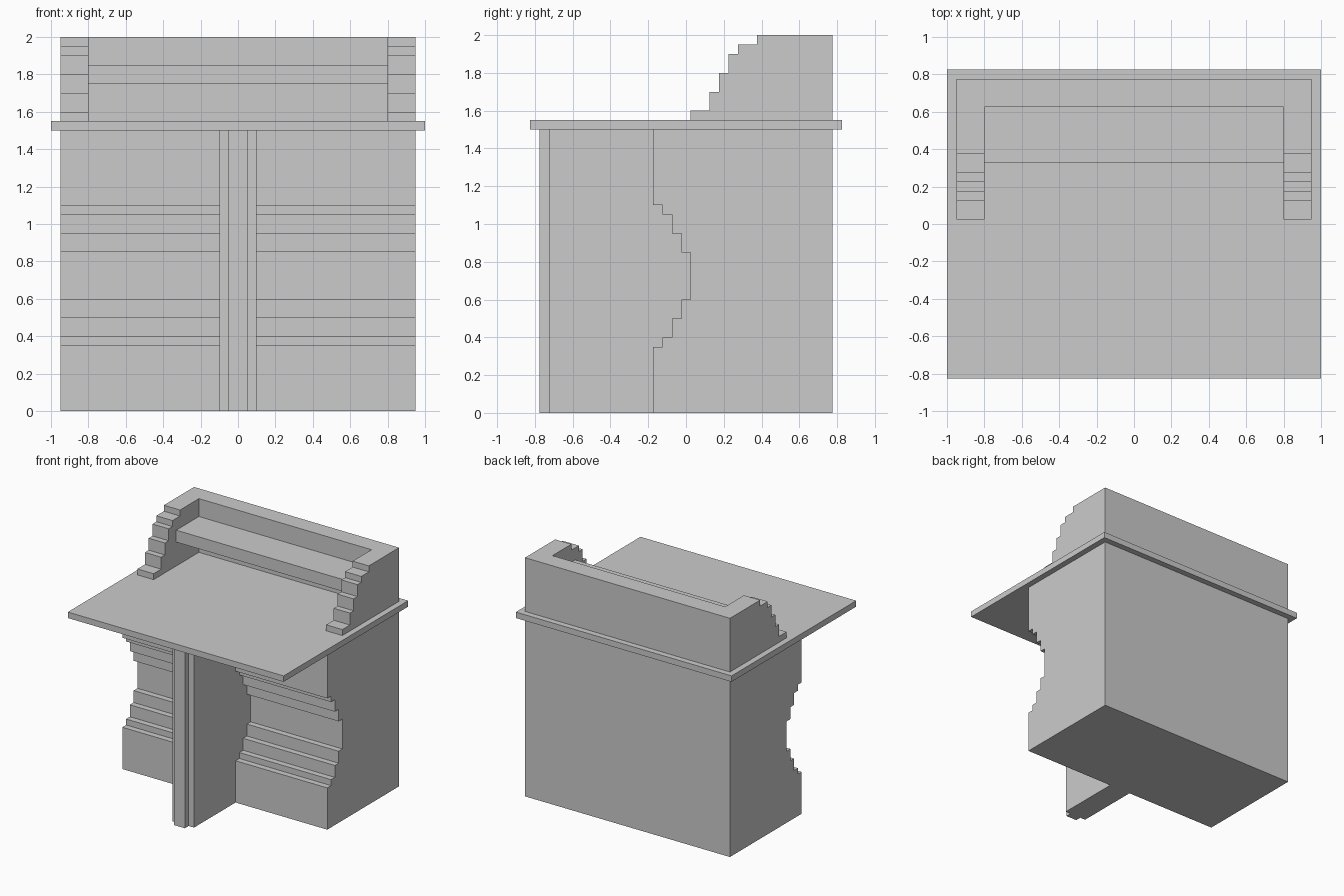
import bpy, bmesh

if "Cube" in bpy.data.objects:
    bpy.data.objects.remove(bpy.data.objects["Cube"])


def extrude_x(name, profile, x0, x1):
    """Solid made by sweeping a closed (y, z) profile from x0 to x1."""
    bm = bmesh.new()
    face = bm.faces.new([bm.verts.new((x0, y, z)) for y, z in profile])
    res = bmesh.ops.extrude_face_region(bm, geom=[face])
    verts = [v for v in res["geom"] if isinstance(v, bmesh.types.BMVert)]
    bmesh.ops.translate(bm, verts=verts, vec=(x1 - x0, 0, 0))
    bmesh.ops.recalc_face_normals(bm, faces=bm.faces)
    mesh = bpy.data.meshes.new(name)
    bm.to_mesh(mesh)
    bm.free()
    obj = bpy.data.objects.new(name, mesh)
    bpy.context.collection.objects.link(obj)
    return obj


def box(name, x, y, z):
    return extrude_x(name, [(y[0], z[0]), (y[1], z[0]), (y[1], z[1]), (y[0], z[1])], *x)


def stepped(steps, z0, back):
    """Closed profile with a stepped front; steps are (front y, top z)."""
    pts, z = [(back, z0)], z0
    for y, top in steps:
        pts += [(y, z), (y, top)]
        z = top
    return pts + [(back, z)]


# Base cabinet with stepped, hollowed front
base_steps = [(-.175, .35), (-.125, .4), (-.075, .5), (-.025, .6), (.025, .85),
              (-.025, .95), (-.075, 1.05), (-.125, 1.1), (-.175, 1.5)]
extrude_x("base_cabinet", stepped(base_steps, 0, .775), -.95, .95)

# Central support fin with narrower front edge
box("support_fin", (-.1, .1), (-.725, .025), (0, 1.5))
box("fin_front_edge", (-.05, .05), (-.775, -.725), (0, 1.5))

# Table top
box("table_top", (-1, 1), (-.825, .825), (1.5, 1.55))

# Stepped side wings, mirrored
wing_steps = [(.025, 1.6), (.125, 1.7), (.175, 1.8), (.225, 1.9), (.275, 1.95), (.375, 2)]
wings = extrude_x("side_wings", stepped(wing_steps, 1.55, .775), .8, .95)
wings.modifiers.new("mirror", "MIRROR")

# Back wall and floating shelf between the wings
box("back_wall", (-.8, .8), (.625, .775), (1.55, 2))
box("shelf", (-.8, .8), (.325, .625), (1.75, 1.85))
